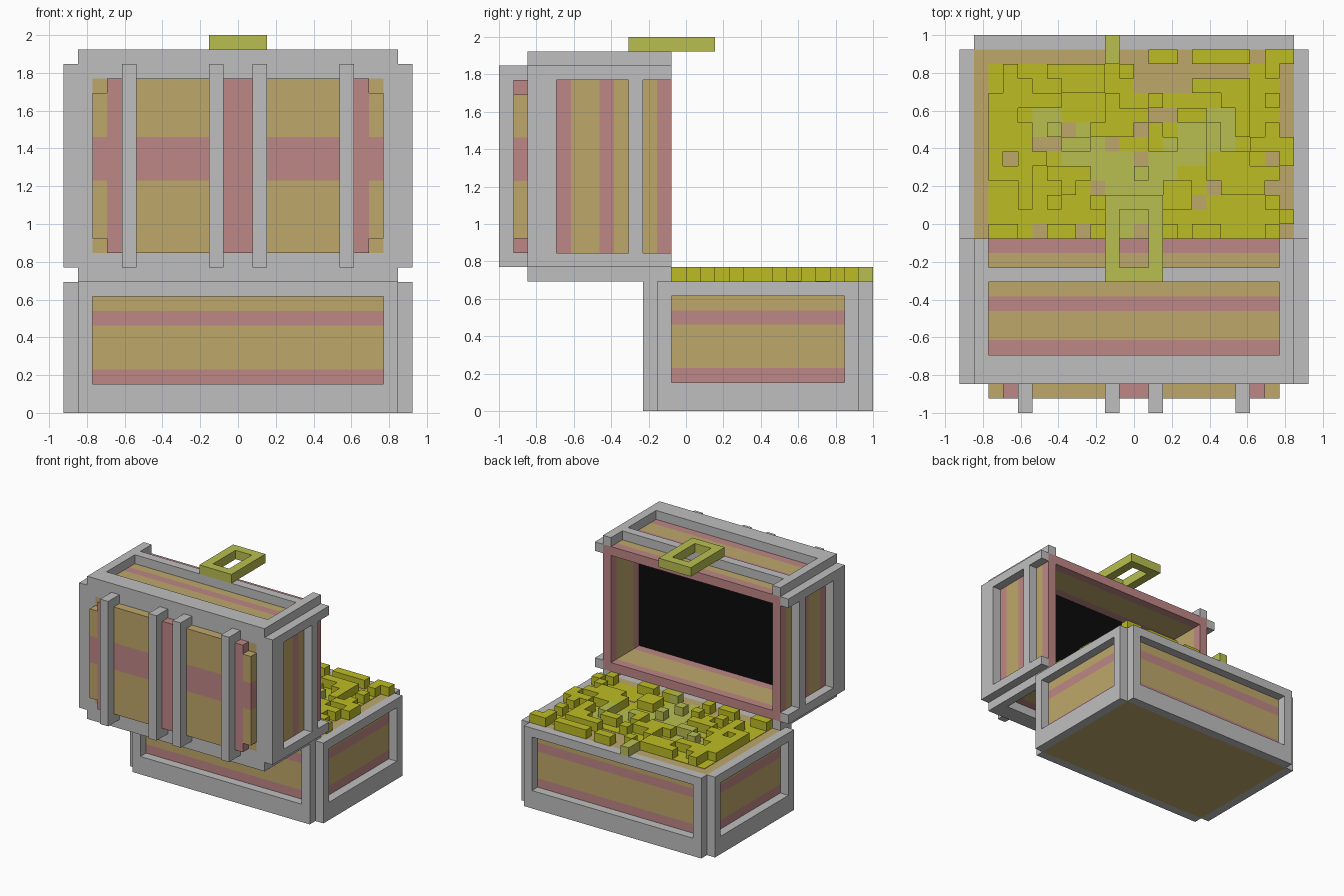
import bpy, bmesh, random

if "Cube" in bpy.data.objects:
    bpy.data.objects.remove(bpy.data.objects["Cube"])

U = 1 / 13  # one block
random.seed(7)


def material(name, r, g, b):
    m = bpy.data.materials.new(name)
    m.use_nodes = True
    m.diffuse_color = (r, g, b, 1)
    bsdf = next(n for n in m.node_tree.nodes if n.type == 'BSDF_PRINCIPLED')
    bsdf.inputs["Base Color"].default_value = (r, g, b, 1)
    bsdf.inputs["Roughness"].default_value = 0.8
    return m


GREY, TAN, PINK, GOLD, PALE, BLACK = range(6)
MATS = [material("grey metal", .52, .52, .52), material("tan wood", .515, .39, .147),
        material("pink wood", .515, .242, .235), material("gold", .503, .503, .017),
        material("pale gold", .479, .521, .08), material("black lining", .003, .003, .003)]


def solid(name, xs, ys, zs, colour=GREY, keep=lambda x, y, z: True):
    """Outer skin of the kept cells of a box lattice; colour may be a rule."""
    axes = (xs, ys, zs)
    rule = colour if callable(colour) else (lambda x, y, z: colour)
    mid = lambda c: [(a[i] + a[i + 1]) / 2 for a, i in zip(axes, c)]
    cells = {(i, j, k) for i in range(len(xs) - 1) for j in range(len(ys) - 1)
             for k in range(len(zs) - 1) if keep(*mid((i, j, k)))}
    bm, verts, used = bmesh.new(), {}, []

    def corner(c):
        if c not in verts:
            verts[c] = bm.verts.new([a[i] * U for a, i in zip(axes, c)])
        return verts[c]

    for c in sorted(cells):
        for ax in range(3):
            b, d = (ax + 1) % 3, (ax + 2) % 3
            for side in (0, 1):
                n = list(c)
                n[ax] += 2 * side - 1
                if tuple(n) in cells:
                    continue
                loop = []
                for p, q in ((0, 0), (1, 0), (1, 1), (0, 1)):
                    o = list(c)
                    o[ax] += side
                    o[b] += p
                    o[d] += q
                    loop.append(corner(tuple(o)))
                f = bm.faces.new(loop if side else loop[::-1])
                idx = rule(*mid(c))
                if idx not in used:
                    used.append(idx)
                f.material_index = used.index(idx)
    me = bpy.data.meshes.new(name)
    bm.to_mesh(me)
    bm.free()
    for idx in used:
        me.materials.append(MATS[idx])
    bpy.context.collection.objects.link(bpy.data.objects.new(name, me))


# ---- lower chest: striped wooden body with a frame on each side
solid("chest_body", [-11, 11], [-2, 12], [0, 2, 3, 6, 7, 9],
      lambda x, y, z: PINK if 2 < z < 3 or 6 < z < 7 else TAN)
for name, y in (("front", -3), ("back", 12)):
    solid("chest_frame_" + name, [-11, -10, 10, 11], [y, y + 1], [0, 2, 8, 9],
          keep=lambda x, y, z: not (abs(x) < 10 and 2 < z < 8))
for name, x in (("left", 11), ("right", -12)):
    solid("chest_frame_" + name, [x, x + 1], [-2, -1, 11, 12], [0, 2, 8, 9],
          keep=lambda x, y, z: not (-1 < y < 11 and 2 < z < 8))

# ---- lid, standing open: hollow striped shell
LID_Y = [-11, -9, -8, -6, -5, -4, -3, -2, -1]


def lid_colour(x, y, z):
    if y < -9:
        return TAN if abs(x) < 10 and 11 < z < 23 else GREY
    return PINK if y < -8 or -6 < y < -5 or y > -2 else TAN


solid("lid_shell", [-11, -10, 10, 11], LID_Y, [10, 11, 23, 24], lid_colour,
      lambda x, y, z: y < -9 or abs(x) > 10 or not 11 < z < 23)
solid("lid_lining", [-10, 10], [-9, -6], [11, 23], BLACK)

# ---- lid frames: two openings each, the second one running out to the rim
FRAME_Y = [-11, -9, -4, -3, -1]
is_rail = lambda y: y < -9 or -4 < y < -3
for name, z in (("top", 24), ("bottom", 9)):
    solid("lid_frame_" + name, [-11, -10, 10, 11], FRAME_Y, [z, z + 1],
          keep=lambda x, y, z: abs(x) > 10 or is_rail(y))
for name, x in (("left", 11), ("right", -12)):
    solid("lid_frame_" + name, [x, x + 1], FRAME_Y, [10, 11, 23, 24],
          keep=lambda x, y, z: not 11 < z < 23 or is_rail(y))

# ---- raised panel on the outside of the lid, corners notched, with a cross pattern
solid("lid_panel", [-10, -9, -8, -7, -2, -1, 1, 2, 7, 8, 9, 10], [-12, -11],
      [11, 12, 16, 19, 22, 23],
      lambda x, y, z: PINK if 16 < z < 19 or abs(x) < 1 or 8 < abs(x) < 9 else TAN,
      lambda x, y, z: abs(x) < 9 or 12 < z < 22)
for i, x in enumerate((-8, -2, 1, 7)):
    solid(f"lid_strap_{i + 1}", [x, x + 1], [-13, -11], [10, 24])

# ---- ring handle lying on the lid
solid("handle", [-2, -1, 1, 2], [-4, -3, 1, 2], [25, 26], PALE,
      lambda x, y, z: abs(x) > 1 or not -3 < y < 1)


# ---- treasure: gold with a paler V through the middle, scattered raised blocks
def treasure_colour(x, y, z):
    in_v = abs(x) < 7 and abs(y - 3 - 0.6 * abs(x)) < 1.5
    return PALE if in_v or (abs(x) < 2 and y < 3) else GOLD


def treasure_cell(x, y):
    """Return bare, flat or block for one cell of the chest top."""
    roll = random.random()
    if y > 11:                                  # sparse back row
        return "block" if x > 1 and roll < .65 else "bare"
    if y > 9 and 0 < x < 8:                     # bare wood at the back
        return "block" if y < 10 and x > 4 and roll < .6 else "bare"
    if x > 10:                                  # ragged right edge
        return "block" if y < 9 and roll < .4 else "bare"
    if 0 < y < 1:
        return "flat"
    if roll < .08:
        return "bare"
    share = .2 if treasure_colour(x, y, 0) == PALE else .48
    return "block" if roll < .08 + share else "flat"


columns, rows = list(range(-10, 12)), list(range(-1, 13))
pile = {(i + .5, j + .5): treasure_cell(i + .5, j + .5)
        for j in rows[:-1] for i in columns[:-1]}
solid("treasure_flat", columns, rows, [9, 9.04], treasure_colour,
      lambda x, y, z: pile[x, y] == "flat")
solid("treasure_blocks", columns, rows, [9, 10], treasure_colour,
      lambda x, y, z: pile[x, y] == "block")
solid("rim_coin", [-2, -1], [11, 13], [9, 10], PALE)
